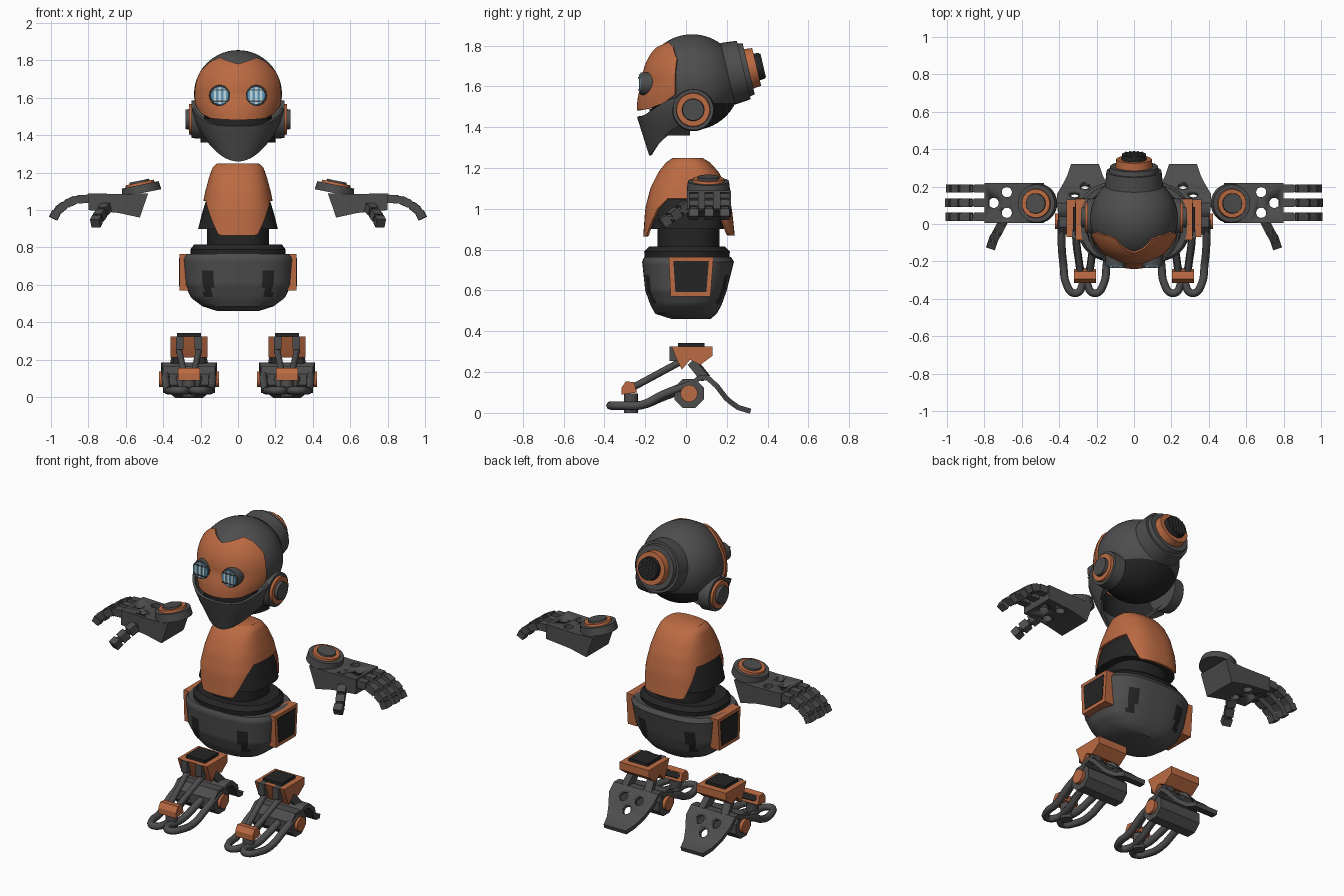
import bpy, bmesh, math
from mathutils import Vector, Matrix

if "Cube" in bpy.data.objects:
    bpy.data.objects.remove(bpy.data.objects["Cube"])

def material(name, rgb):
    m = bpy.data.materials.new(name)
    m.diffuse_color = (*rgb, 1)
    m.use_nodes = True
    m.node_tree.nodes["Principled BSDF"].inputs["Base Color"].default_value = m.diffuse_color
    return m

ORANGE = material("orange paint", (0.50, 0.145, 0.055))
GRAY = material("gray metal", (0.075, 0.075, 0.075))
BLACK = material("black rubber", (0.018, 0.018, 0.018))
BLUE = material("eye blue", (0.12, 0.33, 0.48))
PALE = material("eye glow", (0.60, 0.80, 0.88))
pairs = []          # parts mirrored to the other side at the end

def finish(name, bm, mat, pair=False, angle=35):
    bmesh.ops.recalc_face_normals(bm, faces=bm.faces[:])
    me = bpy.data.meshes.new(name)
    bm.to_mesh(me)
    bm.free()
    for m in (mat if isinstance(mat, tuple) else (mat,)):
        me.materials.append(m)
    for p in me.polygons:
        p.use_smooth = True
    me.set_sharp_from_angle(angle=math.radians(angle))
    ob = bpy.data.objects.new(name, me)
    bpy.context.collection.objects.link(ob)
    if pair:
        pairs.append(ob)
    return ob

def tube(name, p, q, r, mat, n=32, r2=None, pair=False, spin=0):
    p, q = Vector(p), Vector(q)
    bm = bmesh.new()
    mx = (Matrix.Translation((p + q) / 2) @ (q - p).to_track_quat('Z', 'Y').to_matrix().to_4x4()
          @ Matrix.Rotation(spin, 4, 'Z'))
    bmesh.ops.create_cone(bm, cap_ends=True, segments=n, radius1=r, radius2=r if r2 is None else r2,
                          depth=(q - p).length, matrix=mx)
    return finish(name, bm, mat, pair)

def beam(name, p, q, w, mat, pair=True):
    return tube(name, p, q, w * 0.707, mat, n=4, pair=pair, spin=math.pi / 4)

def prism(name, pts, axis, a, b, mat, pair=True):
    """Extrude a 2D outline along x (outline y,z) or y (outline x,z) or z."""
    def put(u, v, t):
        return {'x': (t, u, v), 'y': (u, t, v), 'z': (u, v, t)}[axis]
    bm = bmesh.new()
    f = bm.faces.new([bm.verts.new(put(u, v, a)) for u, v in pts])
    ext = bmesh.ops.extrude_face_region(bm, geom=[f])['geom']
    d = Vector(put(0, 0, b - a))
    bmesh.ops.translate(bm, verts=[g for g in ext if isinstance(g, bmesh.types.BMVert)], vec=d)
    return finish(name, bm, mat, pair, 20)

def box(name, c, s, mat, pair=True):
    x, y, z = (v / 2 for v in s)
    return prism(name, [(c[1] - y, c[2] - z), (c[1] + y, c[2] - z), (c[1] + y, c[2] + z), (c[1] - y, c[2] + z)],
                 'x', c[0] - x, c[0] + x, mat, pair)

def shell(name, fn, nu, nv, mat, wrap=False, thick=0, caps=(), rule=None, pair=False):
    """Surface from fn(u, v), optionally closed, capped and thickened."""
    bm = bmesh.new()
    cols = nu if wrap else nu + 1
    g = [[bm.verts.new(fn(i / nu, j / nv)) for i in range(cols)] for j in range(nv + 1)]
    for j in range(nv):
        for i in range(nu):
            k = (i + 1) % cols
            bm.faces.new((g[j][i], g[j][k], g[j + 1][k], g[j + 1][i]))
    for c in caps:
        bm.faces.new(g[c])
    bmesh.ops.recalc_face_normals(bm, faces=bm.faces[:])
    if thick:
        bmesh.ops.solidify(bm, geom=bm.faces[:], thickness=thick)
    if rule:
        for f in bm.faces:
            f.material_index = rule(f.calc_center_median())
    return finish(name, bm, mat, pair)

def interp(rows, t):
    for a, b in zip(rows, rows[1:]):
        if t <= b[0]:
            k = max(0, (t - a[0]) / (b[0] - a[0]))
            return [p + (q - p) * k for p, q in zip(a[1:], b[1:])]
    return list(rows[-1][1:])

def ring(rows, z, a, power, grow=0):
    """Superellipse section; rows hold z, half width, front y, back y."""
    hx, f, b = interp(rows, z)
    s, c = math.sin(a), math.cos(a)
    e = lambda v: math.copysign(abs(v) ** (2 / power), v)
    return ((hx + grow) * e(s), (f + b) / 2 - ((b - f) / 2 + grow) * e(c), z)

def loft(name, rows, mat, power=2.4, nv=10, rule=None):
    lo, hi = rows[0][0], rows[-1][0]
    return shell(name, lambda u, v: ring(rows, lo + (hi - lo) * v, math.tau * u, power),
                 72, nv, mat, True, caps=(0, nv), rule=rule)

def drill(ob, holes):
    """Cut round holes given as (start, end, radius)."""
    for p, q, r in holes:
        c = tube("hole_cutter", p, q, r, BLACK, 20)
        c.hide_render = True
        m = ob.modifiers.new("hole", 'BOOLEAN')
        m.operation, m.object, m.solver = 'DIFFERENCE', c, 'EXACT'
        dg = bpy.context.evaluated_depsgraph_get()
        me = bpy.data.meshes.new_from_object(ob.evaluated_get(dg))
        ob.modifiers.clear()
        ob.data = me
        bpy.data.objects.remove(c)

def dial(name, c, axis, steps, pair):
    """Stack of discs: (start, end, radius, material)."""
    c, axis = Vector(c), Vector(axis).normalized()
    for a, b, r, m in steps:
        tube(name, c + axis * a, c + axis * b, r, m, 36, r2=r * 0.95, pair=pair)

# ---------- head ----------
HC = Vector((0, 0.03, 1.62))
bm = bmesh.new()
bmesh.ops.create_uvsphere(bm, u_segments=48, v_segments=28, radius=0.235, matrix=Matrix.Translation(HC))
for f in bm.faces:
    f.material_index = int(f.calc_center_median().z < 1.51)
finish("skull", bm, (GRAY, BLACK))

# face mask: spherical patch with a notched brow and a jutting lower lip
BROW = [(0, 41), (41, 53), (58, 45), (70, 28)]
CHIN = [(0, -27), (35, -27), (55, -23), (70, -14)]
def mask(u, v):
    az = -70 + 140 * u
    lo, hi = interp(CHIN, abs(az))[0], interp(BROW, abs(az))[0]
    el = lo + (hi - lo) * v
    r = 0.246 + 0.058 * max(0, -el / 27) ** 1.2 * math.cos(math.radians(az)) ** 2
    a, e = math.radians(az), math.radians(el)
    return HC + r * Vector((math.sin(a) * math.cos(e), -math.cos(a) * math.cos(e), math.sin(e)))
shell("face_mask", mask, 56, 20, ORANGE, thick=0.014)

# jaw guard wrapping below the mask
def jaw(u, v):
    t = math.pi * (u - 0.5)
    s, c = math.sin(t), math.cos(t)
    top = Vector((0.25 * s, 0.01 - 0.25 * c ** 0.8, 1.45 + 0.1 * s ** 4))
    low = Vector((0.19 * s, 0.02 - 0.20 * c, 1.26 + 0.14 * s * s))
    p = low.lerp(top, v)
    p.x *= 1 + 0.22 * v * (1 - v)
    return p
shell("jaw_guard", jaw, 40, 8, GRAY, thick=0.014)
shell("mouth_liner", lambda u, v: (0.2 * math.sin(math.pi * (u - .5)), 0.02 - 0.2 * math.cos(math.pi * (u - .5)),
                                   1.36 + 0.13 * v), 24, 2, BLACK)

dial("ear_dial", (0, 0.035, 1.485), (1, 0, 0), [(0.18, 0.248, 0.105, GRAY), (0.24, 0.262, 0.085, ORANGE),
                                              (0.26, 0.28, 0.055, GRAY)], True)
tilt = Vector((0, 0.97, 0.23)).normalized()
dial("back_vent", HC, tilt, [(0.18, 0.26, 0.155, GRAY), (0.25, 0.285, 0.135, GRAY), (0.28, 0.325, 0.1, ORANGE),
                             (0.32, 0.352, 0.068, BLACK)], False)
up = tilt.cross(Vector((1, 0, 0)))
for i in range(-2, 3):
    h = math.sqrt(0.06 ** 2 - (0.022 * i) ** 2)
    mid = HC + tilt * 0.353 + Vector((0.022 * i, 0, 0))
    tube("vent_bar", mid - up * h, mid + up * h, 0.005, GRAY, 6)

# eyes: rim, glass, glowing strips and cross bars
dial("eye_rim", (0.097, 0, 1.612), (0, -1, 0), [(0.14, 0.222, 0.058, GRAY), (0.22, 0.227, 0.05, BLUE)], True)
for dx in (-0.026, 0, 0.026):
    box("eye_strip", (0.097 + dx, -0.228, 1.612), (0.012, 0.006, 0.075 if dx else 0.09), PALE)
for dz in (-0.03, 0.03):
    box("eye_bar", (0.097, -0.231, 1.612 + dz), (0.085, 0.006, 0.006), GRAY)

# ---------- torso ----------
TORSO = [(0.86, 0.205, -0.21, 0.24), (1.0, 0.195, -0.2, 0.225), (1.1, 0.175, -0.175, 0.2),
         (1.18, 0.153, -0.135, 0.16), (1.23, 0.135, -0.095, 0.115), (1.25, 0.11, -0.065, 0.08)]
HEM = [(0, 0.865), (24, 0.865), (50, 1.0), (65, 1.05), (120, 1.05), (132, 0.96), (146, 0.87), (180, 0.87)]
def chest(u, v):
    deg = 360 * u
    z0 = interp(HEM, min(deg, 360 - deg))[0]
    return ring(TORSO, z0 + (1.25 - z0) * v, math.tau * u, 2.6)
shell("chest_shell", chest, 72, 16, ORANGE, True, 0.012, caps=(16,))
loft("chest_core", [(0.9, 0.213, -0.175, 0.19), (0.99, 0.19, -0.17, 0.19), (1.12, 0.15, -0.14, 0.16)], BLACK, 2.8)
loft("waist", [(0.78, 0.165, -0.14, 0.165), (0.92, 0.165, -0.14, 0.165)], BLACK, nv=1)
loft("waist_ring", [(0.74, 0.25, -0.2, 0.21), (0.79, 0.255, -0.205, 0.215), (0.815, 0.235, -0.18, 0.19)], BLACK, nv=3)

# ---------- pelvis ----------
def slots(c):
    return int(0.135 < abs(c.x) < 0.185 and 0.54 < c.z < 0.67)
loft("pelvis", [(0.46, 0.11, -0.07, 0.12), (0.485, 0.19, -0.15, 0.15), (0.53, 0.25, -0.175, 0.175),
                (0.6, 0.285, -0.2, 0.2), (0.74, 0.3, -0.215, 0.235), (0.765, 0.285, -0.205, 0.22)],
     (GRAY, BLACK), 2.7, 24, slots)
prism("hip_frame", [(-0.085, 0.765), (0.135, 0.765), (0.12, 0.57), (-0.075, 0.57)], 'x', 0.25, 0.312, ORANGE)
prism("hip_panel", [(-0.062, 0.745), (0.112, 0.745), (0.1, 0.592), (-0.052, 0.592)], 'x', 0.308, 0.315, BLACK)

# ---------- hands ----------
palm = prism("palm", [(0.48, 1.09), (0.62, 1.085), (0.8, 1.09), (0.8, 1.0), (0.64, 0.985), (0.525, 0.96)],
             'y', 0.005, 0.22, GRAY)
drill(palm, [((x, y, 0.9), (x, y, 1.2), 0.027) for x, y in ((0.68, 0.17), (0.68, 0.06), (0.75, 0.113))])
dial("wrist_dial", (0.52, 0.11, 1.12), (0.2, 0, 0.98), [(-0.03, 0.015, 0.106, GRAY), (0.01, 0.028, 0.08, ORANGE),
                                                     (0.025, 0.038, 0.055, GRAY)], True)

def finger(name, pts, w):
    for p, q in zip(pts, pts[1:]):
        p, q = Vector(p), Vector(q)
        beam(name, p.lerp(q, 0.12), p.lerp(q, 0.9), w, GRAY)
        tube(name + "_joint", p - Vector((0, w * 0.4, 0)), p + Vector((0, w * 0.4, 0)), w * 0.4, GRAY, 10, pair=True)

for y, k in ((0.19, 0.97), (0.113, 1.0), (0.038, 0.98)):
    finger("finger", [(0.79 + (x - 0.79) * k, y, z) for x, z in
                      ((0.79, 1.06), (0.865, 1.058), (0.925, 1.03), (0.97, 0.995), (0.993, 0.95))], 0.045)
finger("thumb", [(0.70, 0.015, 1.02), (0.725, -0.035, 0.99), (0.75, -0.08, 0.955), (0.765, -0.125, 0.925)], 0.05)

# ---------- feet ----------
FX = 0.262
HEEL = [(0, 0.0, 0.13, 0.14), (0.2, 0.06, 0.185, 0.145), (0.33, 0.11, 0.185, 0.15), (0.5, 0.16, 0.14, 0.15),
        (0.68, 0.21, 0.075, 0.12), (0.83, 0.26, 0.038, 0.095), (1, 0.32, 0.02, 0.075)]
def heel(u, v):
    y, z, w = interp(HEEL, v)
    return (FX + (2 * u - 1) * w, y, z)
plate = shell("heel_plate", heel, 6, 18, GRAY, thick=0.025, pair=True)
drill(plate, [((FX + dx, y - 0.08, z - 0.06), (FX + dx, y + 0.08, z + 0.06), 0.026)
              for dx, y, z in ((-0.055, 0.165, 0.14), (0.055, 0.165, 0.14), (0, 0.205, 0.085))])
tube("ankle_axle", (FX - 0.14, 0.015, 0.095), (FX + 0.14, 0.015, 0.095), 0.078, GRAY, 8, pair=True, spin=math.pi / 8)
tube("axle_cap", (FX - 0.16, 0.015, 0.095), (FX + 0.16, 0.015, 0.095), 0.042, ORANGE, 24, pair=True)

# toe loops: bent bars, one hairpin on each half of the foot
for s in (-1, 1):
    cu = bpy.data.curves.new("toe_loop", 'CURVE')
    cu.dimensions, cu.bevel_depth, cu.bevel_resolution, cu.resolution_u = '3D', 0.021, 2, 4
    sp = cu.splines.new('BEZIER')
    path = [(0.125, 0.02, 0.14), (0.125, -0.11, 0.09), (0.115, -0.22, 0.038), (0.1, -0.32, 0.036), (0.06, -0.37, 0.036),
            (0.022, -0.35, 0.036), (0.03, -0.22, 0.038), (0.045, -0.11, 0.08), (0.05, 0.0, 0.12)]
    sp.bezier_points.add(len(path) - 1)
    for b, (x, y, z) in zip(sp.bezier_points, path):
        b.co = (FX + s * x, y, z)
        b.handle_left_type = b.handle_right_type = 'AUTO'
    tmp = bpy.data.objects.new("toe_curve", cu)
    bpy.context.collection.objects.link(tmp)
    bm = bmesh.new()
    bm.from_mesh(bpy.data.meshes.new_from_object(tmp.evaluated_get(bpy.context.evaluated_depsgraph_get())))
    bpy.data.objects.remove(tmp)
    finish("toe_loop", bm, GRAY, True, 50)
    # struts and ankle fork
    tube("strut", (FX + s * 0.055, -0.01, 0.26), (FX + s * 0.025, -0.26, 0.125), 0.017, GRAY, 12, pair=True)
    beam("ankle_fork", (FX + s * 0.06, 0.03, 0.25), (FX + s * 0.075, 0.095, 0.17), 0.045, GRAY)
    box("shin_clamp", (FX + s * 0.05, -0.055, 0.29), (0.04, 0.05, 0.07), GRAY)
prism("toe_block", [(-0.315, 0.09), (-0.315, 0.125), (-0.295, 0.155), (-0.255, 0.15), (-0.24, 0.1)],
      'x', FX - 0.06, FX + 0.06, ORANGE)
tube("toe_post", (FX, -0.27, 0), (FX, -0.27, 0.095), 0.034, GRAY, 16, pair=True)
prism("shin_block", [(-0.07, 0.325), (0.13, 0.325), (0.13, 0.28), (0.07, 0.235), (0.02, 0.26), (-0.02, 0.212),
                     (-0.045, 0.26)], 'x', FX - 0.1, FX + 0.1, ORANGE)
box("shin_pad", (FX, 0.025, 0.33), (0.13, 0.13, 0.025), BLACK)

# ---------- mirror the paired parts ----------
for ob in pairs:
    ob.modifiers.new("mirror", 'MIRROR').use_axis = (True, False, False)
